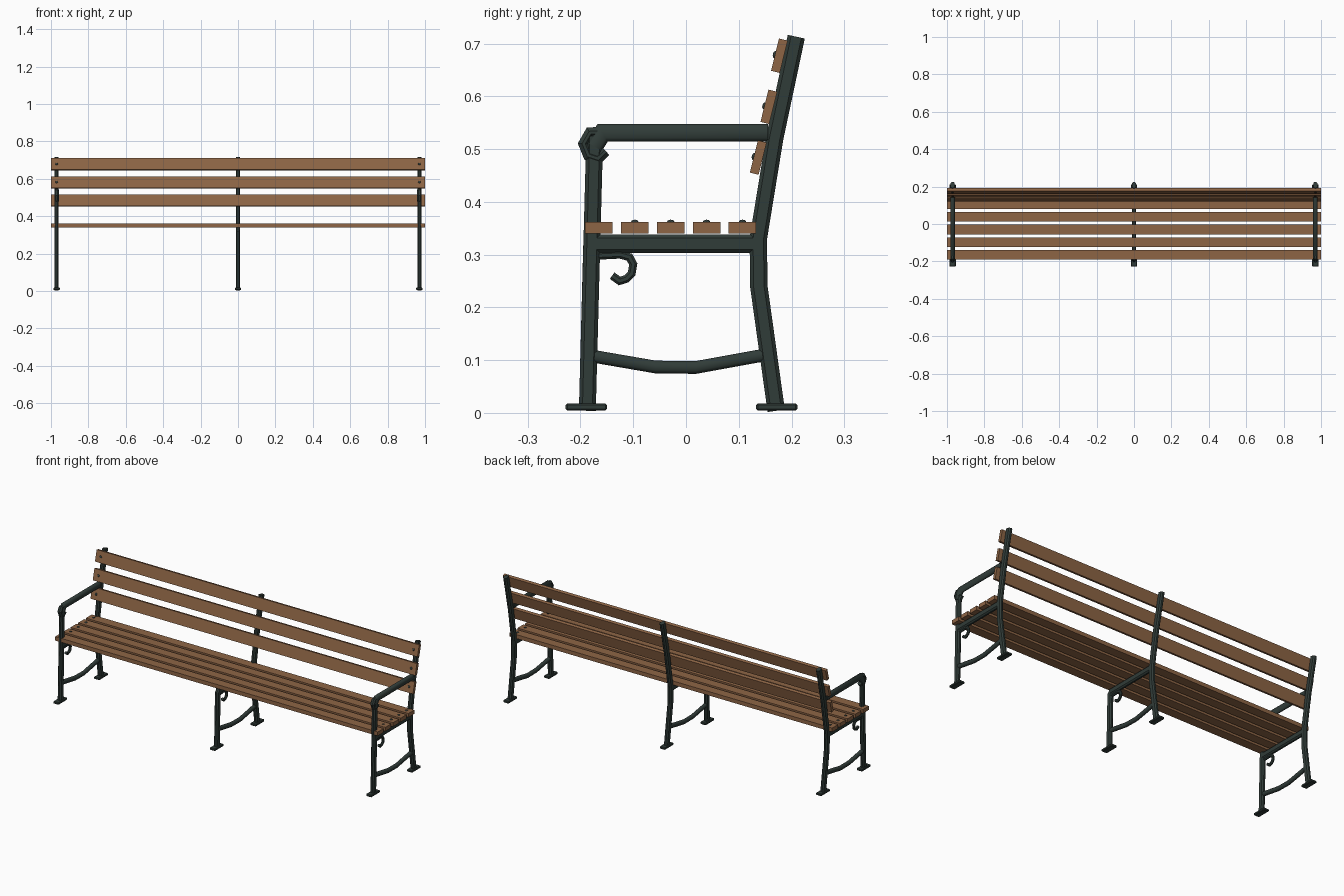
import bpy, bmesh, math
from mathutils import Vector, Matrix

if "Cube" in bpy.data.objects:
    bpy.data.objects.remove(bpy.data.objects["Cube"])


def material(name, rgb):
    m = bpy.data.materials.new(name)
    m.diffuse_color = (*rgb, 1)
    m.use_nodes = True
    m.node_tree.nodes["Principled BSDF"].inputs["Base Color"].default_value = m.diffuse_color
    return m


WOOD = material("wood", (0.27, 0.13, 0.06))
IRON = material("iron", (0.03, 0.045, 0.04))


def finish(name, bm, mat, smooth=None):
    bmesh.ops.recalc_face_normals(bm, faces=bm.faces)
    me = bpy.data.meshes.new(name)
    bm.to_mesh(me)
    bm.free()
    me.materials.append(mat)
    ob = bpy.data.objects.new(name, me)
    bpy.context.collection.objects.link(ob)
    if smooth:
        bpy.context.view_layer.objects.active = ob
        ob.select_set(True)
        bpy.ops.object.shade_smooth_by_angle(angle=math.radians(smooth))
        ob.select_set(False)
    return ob


def box(name, center, size, mat, tilt=0.0, bevel=0.0):
    bm = bmesh.new()
    bmesh.ops.create_cube(bm, size=1, matrix=Matrix.Diagonal((*size, 1)))
    if bevel:
        bmesh.ops.bevel(bm, geom=bm.edges[:], offset=bevel, segments=1, affect='EDGES')
    bm.transform(Matrix.Translation(center) @ Matrix.Rotation(tilt, 4, 'X'))
    return finish(name, bm, mat)


def sweep(name, x, path, width, depth, chamfer=0.3, smooth=None):
    """Chamfered bar swept along a (y, z) path, with mitred corners."""
    w, d = width / 2, depth / 2
    c = chamfer * width
    prof = [(w, d - c), (w - c, d), (c - w, d), (-w, d - c),
            (-w, c - d), (c - w, -d), (w - c, -d), (w, c - d)]
    pts = [Vector(p) for p in path]
    bm = bmesh.new()
    rings = []
    for i, p in enumerate(pts):
        a = (p - pts[i - 1]).normalized() if i else None
        b = (pts[i + 1] - p).normalized() if i < len(pts) - 1 else None
        t = ((a or b) + (b or a)).normalized()
        n = Vector((-t.y, t.x)) / max(0.5, t.dot(a or b))
        rings.append([bm.verts.new((x + u, p.x + n.x * v, p.y + n.y * v)) for u, v in prof])
    for r, s in zip(rings, rings[1:]):
        for k in range(8):
            j = (k + 1) % 8
            bm.faces.new((r[k], r[j], s[j], s[k]))
    bm.faces.new(rings[0])
    bm.faces.new(rings[-1])
    return finish(name, bm, IRON, smooth)


def bolt(name, center, tilt):
    bm = bmesh.new()
    bmesh.ops.create_uvsphere(bm, u_segments=8, v_segments=6, radius=0.007,
                              matrix=Matrix.Diagonal((1, 1, 0.6, 1)))
    bm.transform(Matrix.Translation(center) @ Matrix.Rotation(tilt, 4, 'X'))
    return finish(name, bm, IRON, 40)


SEAT_Y = [-0.165 + 0.068 * i for i in range(5)]
BACK = [(0.137, 0.484), (0.157, 0.580), (0.177, 0.677)]
TILT = math.radians(-14)

# Wooden slats
for i, y in enumerate(SEAT_Y):
    box(f"seat_slat_{i + 1}", (0, y, 0.351), (2, 0.052, 0.022), WOOD)
for i, (y, z) in enumerate(BACK):
    box(f"back_slat_{i + 1}", (0, y, z), (2, 0.017, 0.063), WOOD, TILT)

# Three iron frames; only the end ones carry armrests
for side, x in (("left", -0.97), ("middle", 0.0), ("right", 0.97)):
    end = side != "middle"
    sweep(f"{side}_back_leg", x, [(0.171, 0.004), (0.138, 0.24), (0.137, 0.33),
                                  (0.168, 0.52), (0.209, 0.713)], 0.022, 0.033)
    if end:
        sweep(f"{side}_front_leg", x, [(-0.187, 0.004), (-0.173, 0.525)], 0.022, 0.032)
        sweep(f"{side}_armrest", x, [(-0.174, 0.505), (-0.158, 0.531), (0.155, 0.531)],
              0.024, 0.034, smooth=50)
        # Curled knuckle at the front of the armrest
        sweep(f"{side}_armrest_curl", x, [(-0.165, 0.532), (-0.182, 0.531), (-0.194, 0.51),
                                          (-0.185, 0.488), (-0.167, 0.482), (-0.152, 0.496)],
              0.024, 0.02)
    else:
        sweep("middle_front_leg", x, [(-0.187, 0.004), (-0.179, 0.31), (-0.165, 0.322),
                                      (-0.14, 0.322)], 0.022, 0.032)
    sweep(f"{side}_seat_rail", x, [(-0.178, 0.321), (0.14, 0.321)], 0.022, 0.035)
    sweep(f"{side}_stretcher", x, [(-0.18, 0.108), (-0.058, 0.087), (0.018, 0.086),
                                   (0.15, 0.11)], 0.02, 0.024, smooth=50)
    # Scroll ornament under the seat
    sweep(f"{side}_scroll", x, [(-0.165, 0.298), (-0.125, 0.300), (-0.107, 0.295),
                                (-0.100, 0.282), (-0.103, 0.264), (-0.113, 0.254),
                                (-0.126, 0.250), (-0.140, 0.260)], 0.014, 0.015)
    for end_name, y in (("front", -0.189), ("back", 0.172)):
        box(f"{side}_{end_name}_foot", (x, y, 0.011), (0.034, 0.078, 0.013), IRON, 0, 0.003)
    # Bolt heads
    if end:
        for i, y in enumerate(SEAT_Y[1:]):
            bolt(f"{side}_seat_bolt_{i + 1}", (x, y, 0.362), 0)
        for i, (y, z) in enumerate(BACK):
            bolt(f"{side}_back_bolt_{i + 1}",
                 (x, y - 0.0085 * math.cos(TILT), z + 0.002), math.pi / 2 + TILT)
